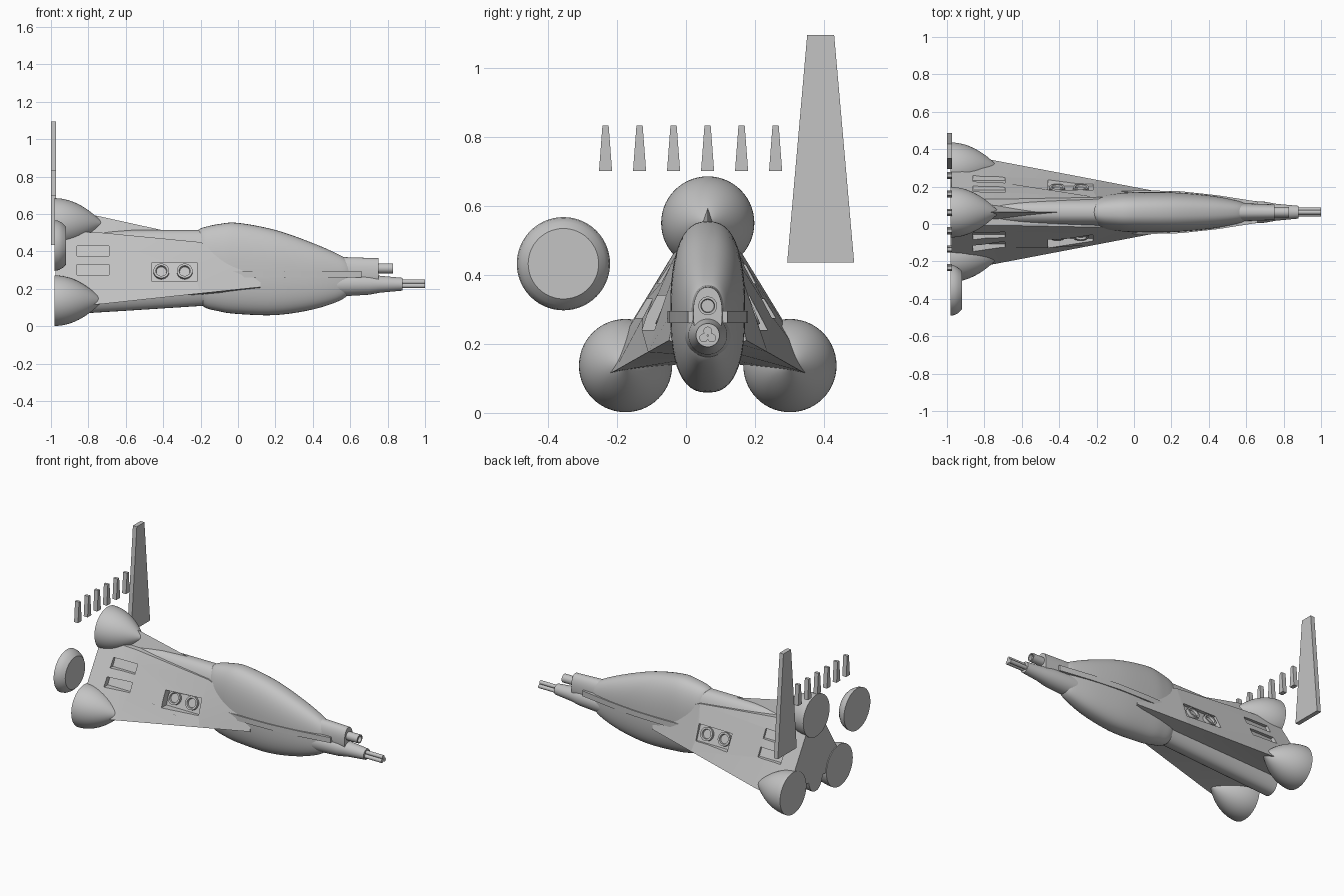
import bpy, bmesh, math
from mathutils import Vector, Matrix

cube = bpy.data.objects.get("Cube")
if cube:
    bpy.data.objects.remove(cube, do_unlink=True)

CY = 0.063      # centreline of the ship
BACK = -0.98    # rear plane of the engines

grey = bpy.data.materials.new("hull_grey")
grey.use_nodes = True
colour = (0.55, 0.55, 0.55, 1)
grey.diffuse_color = colour
grey.node_tree.nodes["Principled BSDF"].inputs["Base Color"].default_value = colour


def smooth(ob, angle=32):
    bpy.ops.object.select_all(action='DESELECT')
    ob.select_set(True)
    bpy.context.view_layer.objects.active = ob
    bpy.ops.object.shade_smooth_by_angle(angle=math.radians(angle))


def loft(name, rings, angle=32):
    """Skin a list of equal-length rings of points and cap both ends."""
    bm = bmesh.new()
    loops = [[bm.verts.new(p) for p in ring] for ring in rings]
    n = len(loops[0])
    for a, b in zip(loops, loops[1:]):
        for i in range(n):
            j = (i + 1) % n
            bm.faces.new((a[i], a[j], b[j], b[i]))
    bm.faces.new(loops[0])
    bm.faces.new(loops[-1])
    bmesh.ops.recalc_face_normals(bm, faces=bm.faces)
    mesh = bpy.data.meshes.new(name)
    bm.to_mesh(mesh)
    bm.free()
    mesh.materials.append(grey)
    ob = bpy.data.objects.new(name, mesh)
    bpy.context.collection.objects.link(ob)
    smooth(ob, angle)
    return ob


def prism(name, x0, x1, outline):
    return loft(name, [[(x, y, z) for y, z in outline] for x in (x0, x1)])


def lathe(name, profile, centre, axis=(1, 0, 0), n=40):
    """Turn (distance, radius) pairs around an axis."""
    turn = Matrix.Translation(centre) @ Vector(axis).to_track_quat('X', 'Z').to_matrix().to_4x4()
    angles = [2 * math.pi * i / n for i in range(n)]
    return loft(name, [[turn @ Vector((h, r * math.cos(a), r * math.sin(a))) for a in angles]
                       for h, r in profile])


def body(name, stations, power=2.5, n=48):
    """Rounded body from (x, half width, bottom, top) stations."""
    def bend(v):
        return math.copysign(abs(v) ** (2 / power), v)
    rings = []
    for x, w, low, high in stations:
        ring = []
        for i in range(n):
            a = 2 * math.pi * i / n
            ring.append((x, CY + w * bend(math.cos(a)),
                         (low + high) / 2 + (high - low) / 2 * bend(math.sin(a))))
        rings.append(ring)
    return loft(name, rings)


def spline(stations, steps=5):
    """Catmull-Rom refinement of stations."""
    pts = [Vector(s) for s in stations]
    out = []
    for i in range(len(pts) - 1):
        p0, p1, p2, p3 = pts[max(i - 1, 0)], pts[i], pts[i + 1], pts[min(i + 2, len(pts) - 1)]
        for k in range(steps):
            t = k / steps
            out.append(0.5 * (2 * p1 + (p2 - p0) * t + (2 * p0 - 5 * p1 + 4 * p2 - p3) * t * t
                              + (3 * p1 - p0 - 3 * p2 + p3) * t ** 3))
    return out + [pts[-1]]


# Winged rear hull: x, wing half width, wing z, shoulder half width, shoulder z, inner underside z
hull_rings = []
for x, w, wz, s, sz, iz in [(-0.975, 0.32, 0.1, 0.07, 0.51, 0.14),
                            (-0.72, 0.272, 0.12, 0.07, 0.5, 0.15),
                            (-0.2, 0.173, 0.176, 0.08, 0.45, 0.17),
                            (0.12, 0.112, 0.21, 0.09, 0.32, 0.2)]:
    half = [(s, sz), (w, wz), (0.09, iz)]
    outline = half + [(-y, z) for y, z in reversed(half)]
    hull_rings.append([(x, CY + y, z) for y, z in outline])
hull = loft("winged_hull", hull_rings, 20)

# Recesses cut in both sides: x range, then floor offset and height at bottom and top
cutters = []
for x0, x1, a, z0, b, z1 in [(-0.46, -0.22, 0.14, 0.24, 0.098, 0.34),
                             (-0.86, -0.69, 0.17, 0.275, 0.141, 0.33),
                             (-0.86, -0.69, 0.118, 0.375, 0.09, 0.43)]:
    for side in (1, -1):
        cutters.append(prism("recess_cutter", x0, x1,
                             [(CY + side * y, z) for y, z in
                              [(a, z0), (b, z1), (b + 0.2, z1), (a + 0.2, z0)]]))
for c in cutters:
    c.hide_render = True
    mod = hull.modifiers.new("recess", 'BOOLEAN')
    mod.operation = 'DIFFERENCE'
    mod.solver = 'EXACT'
    mod.object = c
graph = bpy.context.evaluated_depsgraph_get()
cut_mesh = bpy.data.meshes.new_from_object(hull.evaluated_get(graph))
hull.modifiers.clear()
hull.data = cut_mesh
for c in cutters:
    bpy.data.objects.remove(c, do_unlink=True)
smooth(hull, 20)

# Round ports in the large recesses
for side, label in ((1, "left"), (-1, "right")):
    for x in (-0.41, -0.285):
        lathe(label + "_port", [(-0.01, 0.042), (0.018, 0.042), (0.018, 0.03), (0.006, 0.027)],
              (x, CY + side * 0.119, 0.29), (0, side * 0.92, 0.39), 28)

# Rounded spine and keel running through the hull
body("spine_and_keel", [(-0.975, 0.085, 0.06, 0.5), (-0.57, 0.085, 0.085, 0.515),
                        (-0.1, 0.085, 0.115, 0.515)])

# Bulging forward fuselage
body("forward_fuselage", spline([(-0.225, 0.035, 0.2, 0.505), (-0.19, 0.082, 0.11, 0.527),
                                 (-0.1, 0.1, 0.08, 0.547), (0, 0.107, 0.066, 0.553),
                                 (0.2, 0.107, 0.06, 0.515), (0.4, 0.09, 0.09, 0.445),
                                 (0.55, 0.063, 0.14, 0.378), (0.6, 0.045, 0.185, 0.34)]))

# Dorsal fin leading to the top engine
loft("dorsal_fin", [[(x, CY + y, z) for y, z in ((-w, 0.47), (0, top), (w, 0.47))]
                    for x, w, top in ((-0.95, 0.05, 0.62), (-0.75, 0.05, 0.59), (-0.4, 0.004, 0.513))])

# Side rails
for side, label in ((1, "left"), (-1, "right")):
    loft(label + "_rail", [[(x, CY + side * y, z) for y, z in
                            ((0, 0.26), (w, 0.26), (w, 0.295), (0, 0.295))]
                           for x, w in ((-0.2, 0.108), (0.05, 0.117), (0.25, 0.112),
                                        (0.45, 0.09), (0.66, 0.057))])

# Three engine pods with bullet-shaped noses
for label, y, z in (("top", 0, 0.55), ("left", 0.238, 0.137), ("right", -0.238, 0.137)):
    steps = [i / 14 for i in range(15)]
    lathe(label + "_engine", [(0.26 * t, max(0.135 * (1 - t * t), 0.001)) for t in steps],
          (BACK, CY + y, z), n=56)

# Nose block, guns and barrels
body("nose_block", [(0.5, 0.05, 0.2, 0.372), (0.75, 0.042, 0.21, 0.364)], 2.3)
lathe("upper_gun", [(0, 0.027), (0.09, 0.027), (0.09, 0.02), (0.07, 0.018)], (0.74, CY, 0.31), n=24)
lathe("lower_gun_cone", [(0, 0.068), (0.2, 0.056), (0.26, 0.045), (0.38, 0.034)], (0.5, CY, 0.225))
for i in range(3):
    a = math.radians(90 + 120 * i)
    lathe("barrel", [(0, 0.0125), (0.13, 0.0125)],
          (0.87, CY + 0.0135 * math.cos(a), 0.224 + 0.0135 * math.sin(a)), n=16)

# Loose spare parts behind the ship
def tapered_slab(name, y, low, high, base, tip):
    prism(name, -1.0, -0.972, [(y - base, low), (y + base, low), (y + tip, high), (y - tip, high)])

for i in range(6):
    tapered_slab("small_vane", -0.233 + 0.0985 * i, 0.7, 0.832, 0.019, 0.009)
tapered_slab("large_vane", 0.39, 0.435, 1.095, 0.097, 0.039)
lathe("engine_nozzle_cap", [(0, 0.135), (0.02, 0.132), (0.042, 0.12), (0.06, 0.102)],
      (BACK, -0.355, 0.432), n=56)
